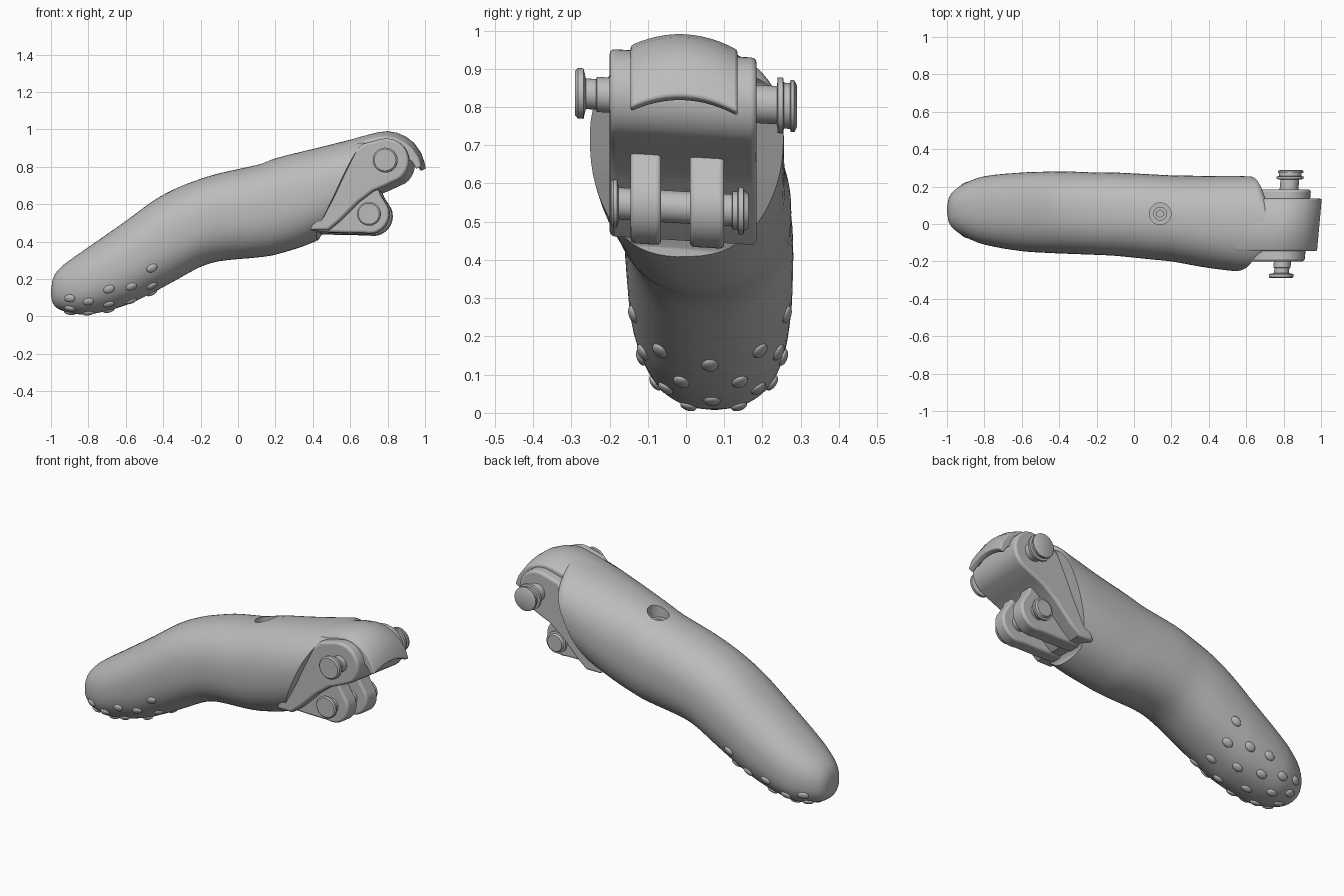
import bpy, bmesh, math
from mathutils import Vector, Matrix

cube = bpy.data.objects.get("Cube")
if cube:
    bpy.data.objects.remove(cube)

grey = bpy.data.materials.new("matte_grey")
grey.use_nodes = True
GREY = (0.5, 0.5, 0.5, 1)
grey.diffuse_color = GREY
grey.node_tree.nodes["Principled BSDF"].inputs["Base Color"].default_value = GREY


def make(name, bm):
    bmesh.ops.recalc_face_normals(bm, faces=bm.faces)
    mesh = bpy.data.meshes.new(name)
    bm.to_mesh(mesh)
    bm.free()
    mesh.materials.append(grey)
    obj = bpy.data.objects.new(name, mesh)
    bpy.context.collection.objects.link(obj)
    return obj


def smooth(obj, angle=35):
    bpy.ops.object.select_all(action='DESELECT')
    obj.select_set(True)
    bpy.context.view_layer.objects.active = obj
    bpy.ops.object.shade_smooth_by_angle(angle=math.radians(angle))


def loft(name, rings):
    """Skin a list of closed rings and cap both ends."""
    bm = bmesh.new()
    loops = [[bm.verts.new(p) for p in ring] for ring in rings]
    for a, b in zip(loops, loops[1:]):
        for i in range(len(a)):
            j = (i + 1) % len(a)
            bm.faces.new((a[i], a[j], b[j], b[i]))
    bm.faces.new(loops[0])
    bm.faces.new(loops[-1])
    return make(name, bm)


def skew(x, y, z, crown=0.0):
    """The hinge axis leans a little off the y axis."""
    return (x + 0.09 * y, y, z - 0.06 * y - crown * y * y)


def arc(cx, cz, r, start, end, steps=14):
    angles = [math.radians(start + (end - start) * i / steps) for i in range(steps + 1)]
    return [(cx + r * math.cos(a), cz + r * math.sin(a)) for a in angles]


def prism(name, outline, y0, y1, crown=0.0, bevel=0.0, steps=1):
    ys = [y0 + (y1 - y0) * i / steps for i in range(steps + 1)]
    obj = loft(name, [[skew(x, y, z, crown) for x, z in outline] for y in ys])
    if bevel:
        mod = obj.modifiers.new("soft_edges", 'BEVEL')
        mod.width = bevel
        mod.segments = 3
        mod.limit_method = 'ANGLE'
        mod.angle_limit = math.radians(40)
    smooth(obj)
    return obj


def pin(name, cx, cz, steps):
    """Turned pin along the hinge axis from (y, radius) pairs."""
    rings = [[skew(x, y, z) for x, z in arc(cx, cz, r, 0, 352.5, 47)] for y, r in steps]
    smooth(loft(name, rings))


def cut(obj, cutter):
    mod = obj.modifiers.new("cut", 'BOOLEAN')
    mod.operation = 'DIFFERENCE'
    mod.solver = 'EXACT'
    mod.object = cutter
    bpy.context.view_layer.objects.active = obj
    bpy.ops.object.modifier_apply(modifier=mod.name)
    bpy.data.objects.remove(cutter)


# Finger body stations: x, top, bottom, right side, left side
STATIONS = [
    (-1, .14, .11, .06, .09), (-.99, .2, .07, .01, .14), (-.96, .25, .04, -.03, .18),
    (-.9, .3, .02, -.07, .22), (-.8, .37, .01, -.11, .255), (-.6, .51, .06, -.145, .275),
    (-.45, .62, .13, -.155, .28), (-.33, .685, .195, -.16, .28), (-.2, .735, .265, -.165, .275),
    (-.1, .765, .295, -.17, .275), (.1, .81, .315, -.19, .265), (.2, .845, .33, -.2, .26),
    (.4, .895, .395, -.235, .257), (.6, .945, .5, -.255, .255), (.66, .96, .55, -.24, .245),
    (.69, .968, .58, -.2, .2), (.71, .97, .6, -.14, .14)]


def slope(k, c):
    a, b = STATIONS[max(k - 1, 0)], STATIONS[min(k + 1, len(STATIONS) - 1)]
    return (b[c] - a[c]) / (b[0] - a[0])


def section(x):
    k = max(i for i in range(len(STATIONS) - 1) if STATIONS[i][0] <= x)
    a, b = STATIONS[k], STATIONS[k + 1]
    w = b[0] - a[0]
    t = (x - a[0]) / w
    h = t * t * (3 - 2 * t)
    return [a[c] + (b[c] - a[c]) * h
            + w * t * (1 - t) * ((1 - t) * slope(k, c) - t * slope(k + 1, c))
            for c in range(1, 5)]


def skin(x, angle):
    top, low, right, left = section(x)

    def power(v):
        return math.copysign(abs(v) ** 0.88, v)
    return Vector((x, (left + right) / 2 + (left - right) / 2 * power(math.cos(angle)),
                   (top + low) / 2 + (top - low) / 2 * power(math.sin(angle))))


xs = []
for a, b in zip(STATIONS, STATIONS[1:]):
    xs += [a[0] + (b[0] - a[0]) * i / 4 for i in range(4)]
xs.append(STATIONS[-1][0] - 0.0001)
body = loft("finger_body", [[skin(x, math.tau * i / 64) for i in range(64)] for x in xs])

# Slanted joint face
cut(body, prism("joint_cutter", [(.42, .2), (.43, .43), (.53, .62), (.6, .77), (.65, .87),
                                 (.7, .915), (.8, .92), (1.2, .9), (1.2, .2)], -.5, .5))

# Counterbored screw hole
for radius, floor in ((.058, .77), (.034, .64)):
    bm = bmesh.new()
    bmesh.ops.create_cone(bm, cap_ends=True, segments=40, radius1=radius, radius2=radius,
                          depth=.5, matrix=Matrix.Translation((.14, .055, floor + .25)))
    cut(body, make("hole_cutter", bm))
smooth(body, 40)

bm = bmesh.new()
bmesh.ops.create_cone(bm, cap_ends=True, segments=6, radius1=.022, radius2=.022,
                      depth=.04, matrix=Matrix.Translation((.14, .055, .65)))
smooth(make("screw_head", bm))

# Grip bumps under the fingertip
bm = bmesh.new()
for row, x in enumerate((-.9, -.8, -.69, -.57, -.46)):
    turns = (-.95, -.32, .32, .95) if row % 2 else (-1.15, -.6, 0, .6, 1.15)
    for turn in turns:
        angle = turn - math.pi / 2
        p = skin(x, angle)
        along = (skin(x + .01, angle) - skin(x - .01, angle)).normalized()
        across = skin(x, angle + .05) - skin(x, angle - .05)
        normal = across.cross(along).normalized()
        side = normal.cross(along)
        frame = Matrix((along, side, normal)).transposed().to_4x4()
        bmesh.ops.create_uvsphere(bm, u_segments=16, v_segments=10, radius=1,
                                  matrix=Matrix.Translation(p) @ frame
                                  @ Matrix.Diagonal((.031, .022, .012, 1)))
smooth(make("grip_bumps", bm), 60)

# Hood over the knuckle
prism("knuckle_hood", [(.55, .928), (.66, .961), (.75, .984), (.8, .99), (.85, .982), (.9, .96),
                       (.94, .929), (.975, .88), (.994, .828), (.965, .815), (.945, .85),
                       (.9, .89), (.84, .9), (.55, .88)],
      -.145, .135, crown=1.8, bevel=.008, steps=12)

# Knuckle block carrying the upper pin
prism("knuckle_block", [(.4, .45), (.5, .64), (.62, .85), (.68, .91)]
      + arc(.81, .82, .12, 105, -55) + [(.8, .685), (.74, .66), (.66, .6), (.56, .5), (.5, .45)],
      -.2, .185, bevel=.014)

# Two lower lugs
for name, y0, y1 in (("right_lug", -.145, -.065), ("left_lug", .01, .1)):
    prism(name, [(.42, .445), (.55, .44)] + arc(.715, .54, .105, -105, 25)
          + [(.775, .64), (.76, .68), (.68, .72), (.5, .6)], y0, y1, bevel=.012)

# Hinge pins
pin("upper_pin", .812, .819, [(-.29, .058), (-.283, .066), (-.268, .066), (-.262, .04),
                              (-.235, .04), (-.233, .046), (.18, .046), (.182, .05), (.238, .05),
                              (.24, .073), (.254, .073), (.256, .06), (.272, .06), (.274, .068),
                              (.283, .068), (.29, .055)])
pin("lower_pin", .717, .537, [(-.196, .056), (-.19, .063), (-.18, .063), (-.176, .042),
                              (.12, .042), (.122, .05), (.135, .05), (.137, .062),
                              (.15, .062), (.152, .052), (.163, .046)])
